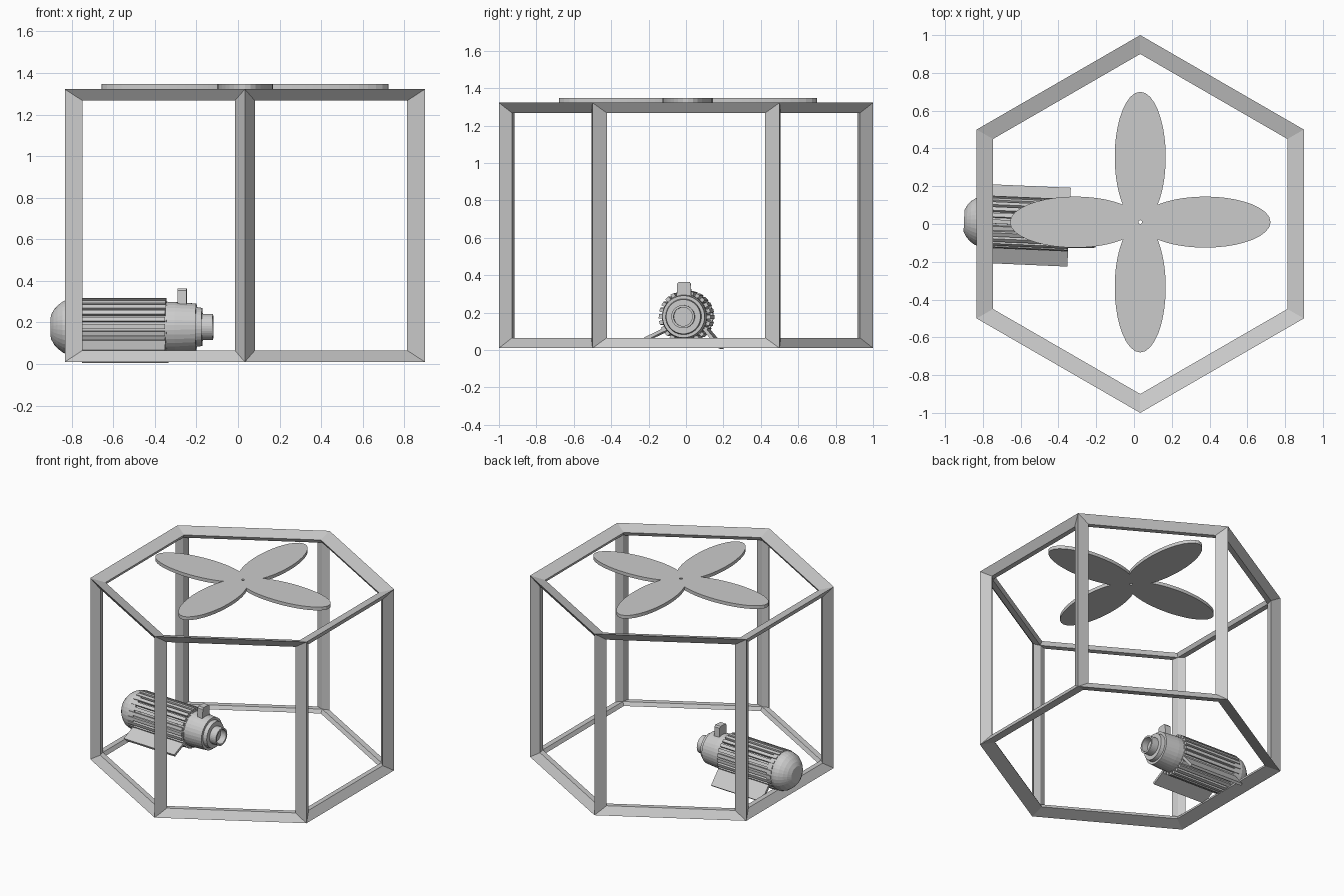
import bpy, bmesh
from math import sin, cos, pi, radians
from mathutils import Matrix, Vector

if "Cube" in bpy.data.objects:
    bpy.data.objects.remove(bpy.data.objects["Cube"])

CX = 0.033                      # axis of the hexagonal frame


def add_object(name, verts, faces, matrix=None):
    mesh = bpy.data.meshes.new(name)
    mesh.from_pydata([tuple(v) for v in verts], [], faces)
    bm = bmesh.new()
    bm.from_mesh(mesh)
    bmesh.ops.recalc_face_normals(bm, faces=bm.faces)
    bm.to_mesh(mesh)
    bm.free()
    if matrix:
        mesh.transform(matrix)
    obj = bpy.data.objects.new(name, mesh)
    bpy.context.collection.objects.link(obj)
    return obj


def box_data(verts, faces, corners):
    """Append a box whose 8 corners are two matching quads."""
    b = len(verts)
    verts += corners
    quads = [(0, 1, 2, 3), (4, 5, 6, 7), (0, 1, 5, 4),
             (1, 2, 6, 5), (2, 3, 7, 6), (3, 0, 4, 7)]
    faces += [tuple(b + i for i in q) for q in quads]


def lathe(name, profile, matrix, seg=32):
    """Revolve (x, radius) points about the local x axis."""
    verts = [(x, r * cos(2 * pi * j / seg), r * sin(2 * pi * j / seg))
             for x, r in profile for j in range(seg)]
    faces = [(i * seg + j, i * seg + (j + 1) % seg,
              (i + 1) * seg + (j + 1) % seg, (i + 1) * seg + j)
             for i in range(len(profile) - 1) for j in range(seg)]
    last = (len(profile) - 1) * seg
    faces += [tuple(range(seg)), tuple(range(last, last + seg))]
    return add_object(name, verts, faces, matrix)


# Hexagonal frame: mitred kite-section bars.
# Each corner has outer, inner, cap-side and two wall-side points.
def frame_point(kind, k, top):
    radius, side, depth = {"outer": (1.0, 0, 0.0), "inner": (0.916, 0, 0.054),
                           "cap": (0.90, 0, 0.028), "left": (0.93, 0.048, 0.055),
                           "right": (0.93, -0.048, 0.055)}[kind]
    a = radians(90 + 60 * k)
    z = 1.322 - depth if top else 0.01 + depth
    return (CX + radius * cos(a) - side * sin(a),
            radius * sin(a) + side * cos(a), z)


kinds = ["outer", "left", "inner", "right", "cap"]
verts = [frame_point(n, k, t) for t in (0, 1) for k in range(6) for n in kinds]


def idx(t, k, n):
    return (t * 6 + k % 6) * 5 + kinds.index(n)


faces = []
for k in range(6):
    for a, b in zip(kinds[:4], kinds[1:4] + kinds[:1]):       # posts
        faces.append((idx(0, k, a), idx(0, k, b), idx(1, k, b), idx(1, k, a)))
    for t in (0, 1):                                          # rails
        ring = [("outer", "outer"), ("left", "right"),
                ("inner", "inner"), ("cap", "cap")]
        for (a, c), (b, d) in zip(ring, ring[1:] + ring[:1]):
            faces.append((idx(t, k, a), idx(t, k, b),
                          idx(t, k + 1, d), idx(t, k + 1, c)))
add_object("hexagonal_frame", verts, faces)

# Four-petal fan with a tiny centre hole
N, A, B = 160, 0.345, 0.135
outline, hole = [], []
for i in range(N):
    t = 2 * pi * i / N
    p = (t + pi / 4) % (pi / 2) - pi / 4
    r = (2 * cos(p) / A) / ((cos(p) / A) ** 2 + (sin(p) / B) ** 2)
    outline.append((CX + r * cos(t), 0.01 + r * sin(t)))
    hole.append((CX + 0.01 * cos(t), 0.01 + 0.01 * sin(t)))
verts = [(x, y, z) for loop, z in ((hole, 1.322), (outline, 1.322),
                                   (outline, 1.346), (hole, 1.346))
         for x, y in loop]
faces = [(s * N + i, s * N + (i + 1) % N,
          (s + 1) % 4 * N + (i + 1) % N, (s + 1) % 4 * N + i)
         for s in range(4) for i in range(N)]
add_object("fan_blades", verts, faces)

# Motor placement: axis along x with a slight yaw and roll
YAW = (Matrix.Translation((-0.5, 0, 0.178)) @ Matrix.Rotation(radians(-2.5), 4, 'Z')
       @ Matrix.Translation((0.5, 0, 0)))
ROLL = Matrix.Rotation(radians(-16), 4, 'X')
AXIS = YAW @ ROLL

# Domed rear cover
lathe("motor_rear_dome", [(-0.90, 0.058), (-0.885, 0.085), (-0.865, 0.107),
                          (-0.84, 0.125), (-0.81, 0.134), (-0.75, 0.134)], AXIS)
# Core
lathe("motor_core", [(-0.78, 0.122), (-0.34, 0.122)], AXIS)
# Front housing with stepped flange
lathe("motor_front_housing", [(-0.35, 0.120), (-0.30, 0.120), (-0.20, 0.113),
                              (-0.20, 0.096), (-0.172, 0.092), (-0.172, 0.07)], AXIS)
# Hollow outlet
lathe("motor_outlet", [(-0.19, 0.062), (-0.12, 0.062), (-0.12, 0.05),
                       (-0.165, 0.05)], AXIS)

# Cooling fins
verts, faces = [], []
FINS = 24
for i in range(FINS):
    rot = Matrix.Rotation(2 * pi * i / FINS, 4, 'X')
    w = 0.011
    box_data(verts, faces, [rot @ Vector((x, y, z)) for x in (-0.79, -0.345)
                            for y, z in ((-w, 0.11), (w, 0.11),
                                         (w, 0.139), (-w, 0.139))])
add_object("motor_fins", verts, faces, AXIS)

# Sloping foot plates (y, z of upper and lower ends, relative to the axis)
for name, (y0, z0), (y1, z1) in (("near_foot_plate", (-0.08, -0.055), (-0.215, -0.12)),
                                 ("far_foot_plate", (0.10, -0.06), (0.192, -0.168))):
    start, end = Vector((0, y0, z0)), Vector((0, y1, z1))
    d = (end - start).normalized()
    n = Vector((0, -d.z, d.y)) * 0.009
    verts, faces = [], []
    box_data(verts, faces, [Vector((x, 0, 0)) + p for x in (-0.76, -0.343)
                            for p in (start - n, start + n, end + n, end - n)])
    add_object(name, verts, faces, YAW)

# Terminal box with a chamfered top
shape = [(-0.04, 0.09), (0.04, 0.09), (0.036, 0.176), (0.028, 0.186),
         (-0.028, 0.186), (-0.036, 0.176)]
verts = [(x, y, z) for x in (-0.29, -0.247) for y, z in shape]
faces = [tuple(range(6)), tuple(range(6, 12))]
faces += [(i, (i + 1) % 6, (i + 1) % 6 + 6, i + 6) for i in range(6)]
add_object("terminal_box", verts, faces, YAW)
